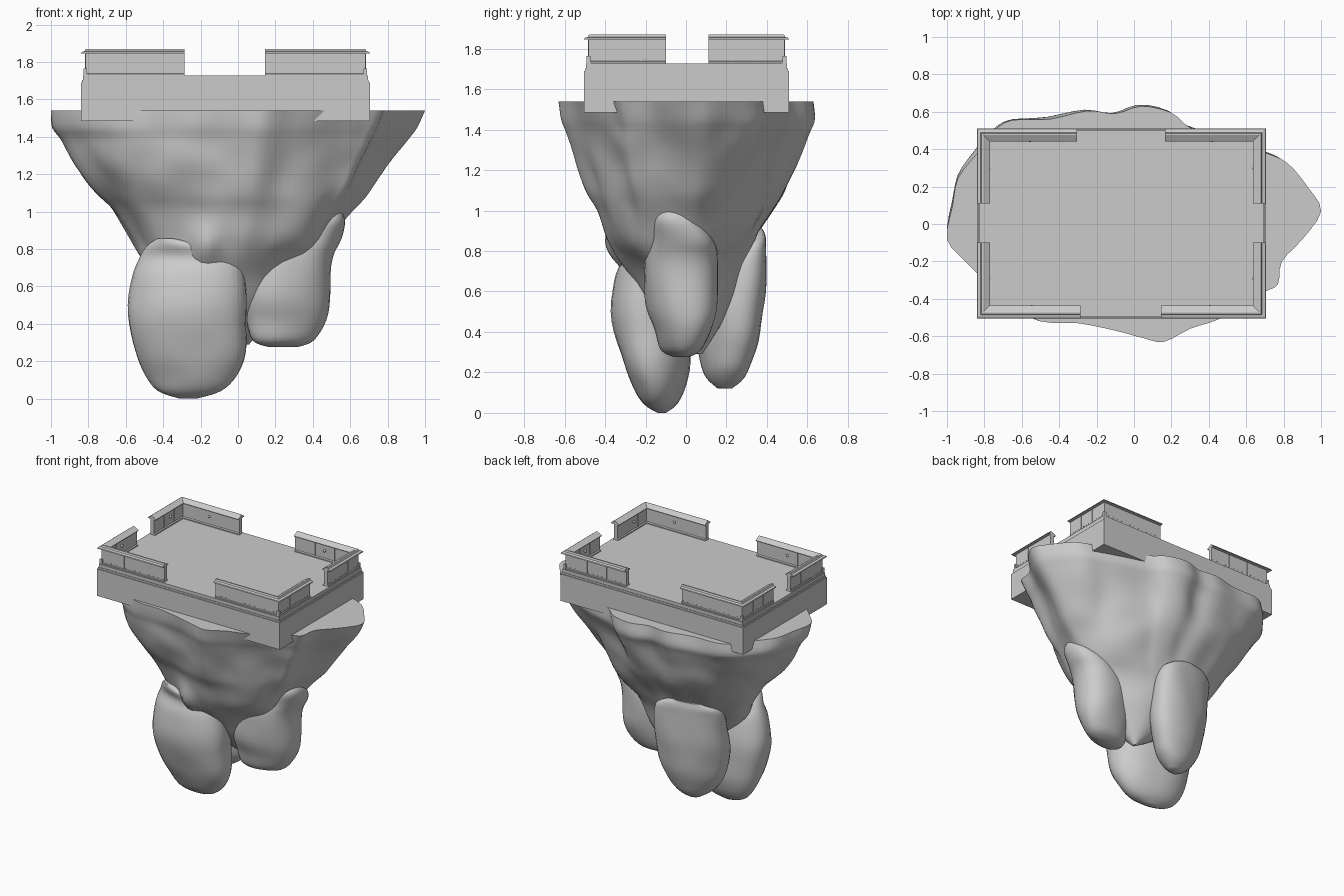
import bpy, bmesh, math
from mathutils import Vector, noise

if "Cube" in bpy.data.objects:
    bpy.data.objects.remove(bpy.data.objects["Cube"])

grey = bpy.data.materials.new("stone_grey")
grey.diffuse_color = (0.6, 0.6, 0.6, 1)
grey.use_nodes = True
grey.node_tree.nodes["Principled BSDF"].inputs["Base Color"].default_value = grey.diffuse_color


def finish(name, bm, smooth=None):
    bmesh.ops.recalc_face_normals(bm, faces=bm.faces[:])
    me = bpy.data.meshes.new(name)
    bm.to_mesh(me)
    bm.free()
    ob = bpy.data.objects.new(name, me)
    bpy.context.collection.objects.link(ob)
    me.materials.append(grey)
    if smooth:
        bpy.ops.object.select_all(action='DESELECT')
        ob.select_set(True)
        bpy.context.view_layer.objects.active = ob
        bpy.ops.object.shade_smooth_by_angle(angle=math.radians(smooth))
    return ob


def catmull(pts, n, closed=False):
    """Resample a list of tuples with n steps per span."""
    out, m = [], len(pts)
    get = (lambda i: Vector(pts[i % m])) if closed else (lambda i: Vector(pts[max(0, min(m - 1, i))]))
    for i in range(m if closed else m - 1):
        a, b, c, d = (get(i + k) for k in (-1, 0, 1, 2))
        for s in range(n):
            t = s / n
            out.append(b + (c - a) * (t / 2) + (a * 2 - b * 5 + c * 4 - d) * (t * t / 2)
                       + (b * 3 - a - c * 3 + d) * (t ** 3 / 2))
    return out if closed else out + [get(m - 1)]


def skin(bm, rings):
    rows = [[bm.verts.new(p) for p in r] for r in rings]
    n = len(rows[0])
    for a, b in zip(rows, rows[1:]):
        for i in range(n):
            bm.faces.new((a[i], a[(i + 1) % n], b[(i + 1) % n], b[i]))
    bm.faces.new(rows[0])
    bm.faces.new(rows[-1])


def add_box(bm, x0, x1, y0, y1, z0, z1):
    r = [(x0, y0), (x1, y0), (x1, y1), (x0, y1)]
    skin(bm, [[(x, y, z) for x, y in r] for z in (z0, z1)])


# Hanging rock: irregular rim, shrinking downwards to a small tip
rim = [(1.0, .07), (.93, .2), (.82, .33), (.7, .385), (.5, .45), (.3, .52), (.2, .6), (.04, .635),
       (-.1, .595), (-.25, .61), (-.45, .565), (-.65, .56), (-.75, .5), (-.84, .38), (-.94, .25),
       (-.97, .1), (-1.0, -.08), (-.9, -.2), (-.82, -.28), (-.68, -.42), (-.5, -.52), (-.3, -.53),
       (-.1, -.57), (.05, -.61), (.16, -.63), (.3, -.56), (.45, -.51), (.6, -.42), (.7, -.36),
       (.77, -.32), (.79, -.2), (.9, -.08)]
# z, x min, x max, y min, y max
rock_rings = [(1.54, -1, 1, -.635, .63), (1.45, -1, .95, -.61, .64), (1.38, -.955, .895, -.58, .61),
              (1.25, -.89, .81, -.54, .55), (1.1, -.77, .72, -.49, .48), (1.0, -.68, .64, -.44, .43),
              (.85, -.58, .51, -.38, .36), (.73, -.5, .4, -.31, .29), (.55, -.32, .28, -.2, .22),
              (.4, -.13, .15, -.07, .15), (.29, .04, .06, .05, .08)]
# local swellings and hollows on the front: x, z, width, height, amount
swells = [(-.18, .8, .08, .13, .07), (.22, .66, .12, .12, -.05)]
outline = catmull(rim, 3, True)
rings = []
for z, x0, x1, y0, y1 in catmull(rock_rings, 4):
    k = min(1, max(0, (1.54 - z) / 1.0))
    amp = .055 * min(1, (1.54 - z) * 5) * min(1, max(0, (z - .29) * 2))
    ring = []
    for ox, oy in outline:
        a = math.atan2(oy / .635, ox)
        rx = ox * (1 - k) + math.cos(a) * k
        ry = oy / .635 * (1 - k) + math.sin(a) * k
        p = Vector(((x0 + x1) / 2 + rx * (x1 - x0) / 2, (y0 + y1) / 2 + ry * (y1 - y0) / 2, z))
        d = noise.noise(Vector((p.x * 3.5, p.y * 3.5, z * 1.5))) + .25 * noise.noise(p * 6)
        q = p + Vector((math.cos(a), math.sin(a), 0)) * d * amp
        if p.y < 0:
            for sx, sz, w, h, m in swells:
                q.y -= m * math.exp(-((p.x - sx) / w) ** 2 - ((z - sz) / h) ** 2)
        ring.append(q)
    rings.append(ring)
bm = bmesh.new()
skin(bm, rings)
finish("hanging_rock", bm, 50)


# Rounded boulders hanging around the tip: z, x min, x max, y min, y max
def boulder(name, shear, levels):
    rings = []
    for z, x0, x1, y0, y1 in catmull(levels, 4):
        ring = []
        rx, ry = (x1 - x0) / 2, (y1 - y0) / 2
        lim = .6 * ry / rx
        sh = max(-lim, min(shear, lim))
        ry = math.sqrt(ry * ry - (sh * rx) ** 2)
        for i in range(32):
            a = math.tau * i / 32
            c, s = (math.copysign(abs(v) ** .92, v) for v in (math.cos(a), math.sin(a)))
            p = Vector(((x0 + x1) / 2 + c * rx, (y0 + y1) / 2 + s * ry + sh * c * rx, z))
            ring.append(p + Vector((c, s, 0)) * .012 * noise.noise(p * 5))
        rings.append(ring)
    bm = bmesh.new()
    skin(bm, rings)
    finish(name, bm, 60)


boulder("front_boulder", -.1,
        [(0, -.31, -.22, -.14, -.1), (.04, -.43, -.09, -.2, -.05), (.12, -.5, 0, -.25, -.01),
         (.25, -.55, .04, -.31, .02), (.45, -.59, .045, -.36, .02), (.65, -.565, .035, -.355, 0),
         (.75, -.525, .025, -.32, -.05), (.82, -.48, -.13, -.33, -.1), (.855, -.43, -.33, -.31, -.22)])
boulder("right_boulder", .14,
        [(.275, .17, .32, -.05, .01), (.31, .08, .41, -.12, .07), (.42, .045, .475, -.16, .12),
         (.55, .035, .49, -.2, .15), (.75, .08, .51, -.205, .155), (.85, .24, .55, -.17, .14),
         (.95, .38, .57, -.155, .06), (1.01, .47, .55, -.11, .01)])
boulder("back_boulder", .2,
        [(.12, -.25, -.17, .16, .22), (.17, -.33, -.1, .1, .28), (.25, -.39, -.03, .07, .32),
         (.4, -.45, .02, .05, .365), (.6, -.475, .04, .07, .392), (.8, -.47, .03, .15, .395),
         (.87, -.44, -.04, .24, .39), (.91, -.36, -.14, .31, .375)])

# Platform slab with stepped top
X0, X1, Y0, Y1 = -.84, .705, -.505, .51
bm = bmesh.new()
for inset, z0, z1 in ((0, 1.485, 1.69), (.006, 1.69, 1.703), (.01, 1.703, 1.727)):
    add_box(bm, X0 + inset, X1 - inset, Y0 + inset, Y1 - inset, z0, z1)
finish("platform", bm)

# Corner parapets: one mitred profile (inward offset, z) swept around each corner
wall_profile = [(.018, 1.72), (.018, 1.735), (.024, 1.738), (.024, 1.845), (0, 1.846), (.003, 1.853),
                (.02, 1.858), (.025, 1.87), (.035, 1.87), (.07, 1.85), (.07, 1.845), (.054, 1.842),
                (.054, 1.74), (.062, 1.735), (.062, 1.72)]
corners = [(X0, Y0, -.285, -.1), (X1, Y0, .145, -.1), (X0, Y1, -.305, .11), (X1, Y1, .165, .11)]
walls, trims, rivets, knobs = (bmesh.new() for _ in range(4))
for cx, cy, xe, ye in corners:
    sx, sy = math.copysign(1, cx), math.copysign(1, cy)
    skin(walls, [[(xe, cy - sy * d, z) for d, z in wall_profile],
                 [(cx - sx * d, cy - sy * d, z) for d, z in wall_profile],
                 [(cx - sx * d, ye, z) for d, z in wall_profile]])
    # corner post
    px, py = cx - sx * .024, cy - sy * .024
    add_box(trims, px - .01, px + .01, py - .01, py + .01, 1.70, 1.765)
    # thin ribs dividing the wall panels
    for t in (.36, .68):
        rx = cx - sx * .02 + (xe - cx + sx * .02) * t
        ry = cy - sy * .02 + (ye - cy + sy * .02) * t
        for d in (.0235, .0545):
            yy, xx = cy - sy * d, cx - sx * d
            add_box(trims, rx - .003, rx + .003, yy - .002, yy + .002, 1.737, 1.843)
            add_box(trims, xx - .002, xx + .002, ry - .003, ry + .003, 1.737, 1.843)
    # rivets along the base of the wall
    for i in range(14):
        t = (i + .7) / 14
        rx, ry = cx + (xe - cx) * t, cy + (ye - cy) * t
        yy, xx = cy - sy * .023, cx - sx * .023
        add_box(rivets, rx - .0025, rx + .0025, yy - .002, yy + .002, 1.745, 1.749)
        add_box(rivets, xx - .002, xx + .002, ry - .0025, ry + .0025, 1.745, 1.749)
    # small knobs on the inner faces
    for p in ((cx + (xe - cx) * .53, cy - sy * .062, 1.8), (cx - sx * .062, cy + (ye - cy) * .53, 1.8)):
        g = bmesh.ops.create_icosphere(knobs, subdivisions=1, radius=.011)
        bmesh.ops.translate(knobs, verts=g["verts"], vec=p)
finish("parapet_walls", walls)
finish("parapet_ribs", trims)
finish("parapet_rivets", rivets)
finish("parapet_knobs", knobs, 60)
